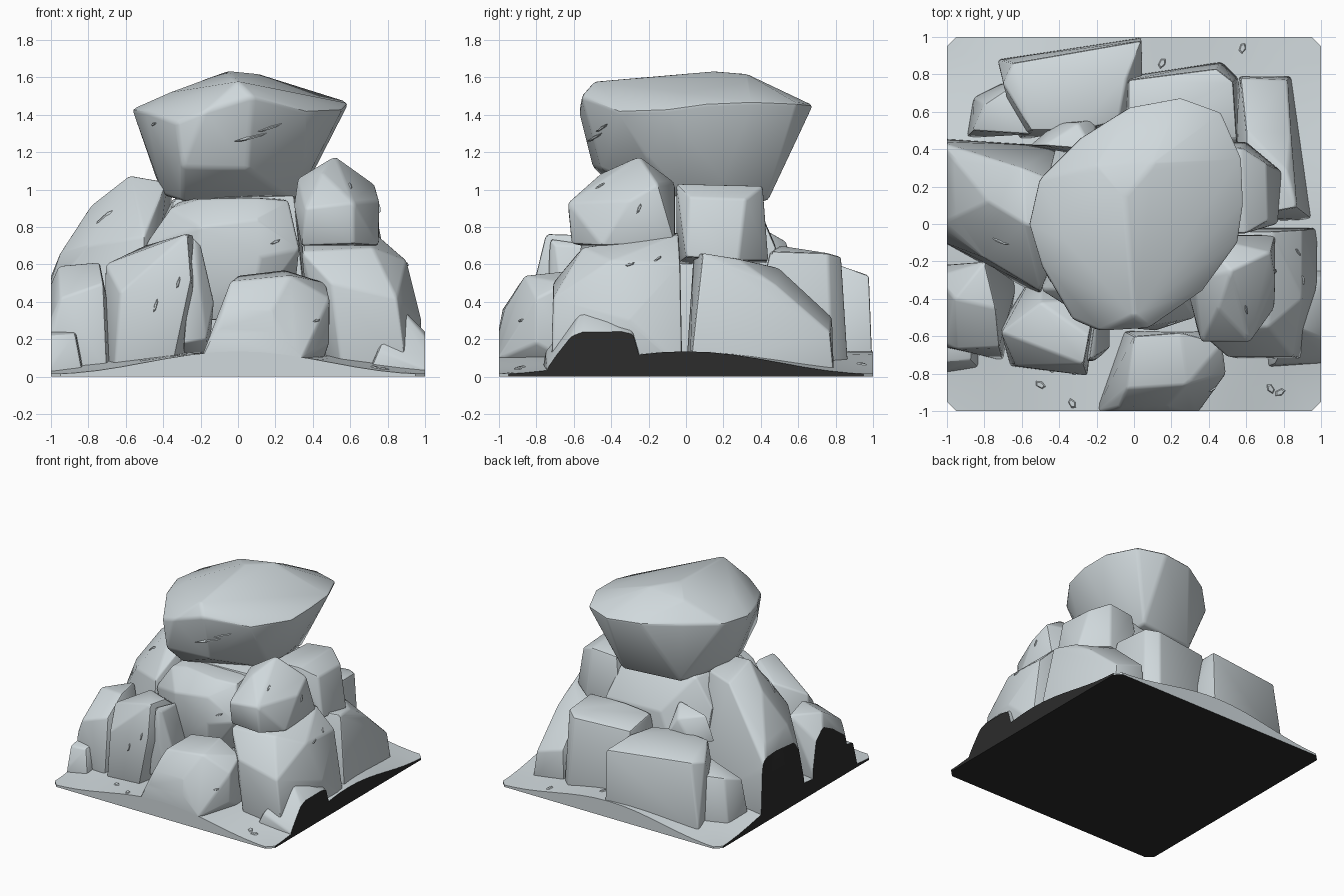
import bpy, bmesh, math, random
from mathutils import Vector, Matrix
from mathutils.bvhtree import BVHTree

random.seed(4)


def material(name, rgb):
    m = bpy.data.materials.new(name)
    m.diffuse_color = (*rgb, 1)
    return m


STONE = material("pale_stone", (0.63, 0.69, 0.715))
DARK = material("dark_cut", (0.025, 0.025, 0.025))
TREES = {}


def finish(bm, name):
    """Sharp creases, dark side cuts and underside, then make the object."""
    bmesh.ops.recalc_face_normals(bm, faces=bm.faces)
    bm.normal_update()
    for f in bm.faces:
        c = f.calc_center_median()
        side = abs(c.x) > 0.998 and abs(f.normal.x) > 0.95
        f.material_index = int(side or f.normal.z < -0.95 and c.z < 0.03)
        f.smooth = True
    for e in bm.edges:
        e.smooth = len(e.link_faces) == 2 and e.calc_face_angle(0) < math.radians(32)
    TREES[name] = BVHTree.FromBMesh(bm)
    me = bpy.data.meshes.new(name)
    bm.to_mesh(me)
    bm.free()
    me.materials.append(STONE)
    me.materials.append(DARK)
    ob = bpy.data.objects.new(name, me)
    bpy.context.collection.objects.link(ob)


def trim(bm, co, normal):
    """Cut away everything beyond a plane and return the new edges."""
    cut = bmesh.ops.bisect_plane(bm, geom=bm.verts[:] + bm.edges[:] + bm.faces[:],
                                 plane_co=co, plane_no=normal, clear_outer=True)
    return [g for g in cut['geom_cut'] if isinstance(g, bmesh.types.BMEdge)]


def rock(name, *corners, bevel=0.014):
    """Faceted stone: hull of its corners, worn edges, trimmed to the plinth."""
    bm = bmesh.new()
    for c in corners:
        bm.verts.new(c)
    bmesh.ops.convex_hull(bm, input=bm.verts[:])
    loose = [v for v in bm.verts if not v.link_faces]
    bmesh.ops.delete(bm, geom=loose, context='VERTS')
    bmesh.ops.dissolve_limit(bm, angle_limit=math.radians(5), verts=bm.verts[:], edges=bm.edges[:])
    sharp = [e for e in bm.edges if len(e.link_faces) == 2 and e.calc_face_angle(0) > math.radians(20)]
    bmesh.ops.bevel(bm, geom=sharp, offset=bevel, segments=2, profile=0.5,
                    affect='EDGES', clamp_overlap=True)
    for n in ((1, 0, 0), (-1, 0, 0), (0, 1, 0), (0, -1, 0)):
        edges = trim(bm, n, n)
        if edges:
            bmesh.ops.holes_fill(bm, edges=edges)
    finish(bm, name)


# Square plinth with clipped corners and a gently domed top
bm = bmesh.new()
bmesh.ops.create_grid(bm, x_segments=16, y_segments=16, size=1)
for sx in (-1, 1):
    for sy in (-1, 1):
        trim(bm, (sx * 0.975, sy * 0.975, 0), (sx, sy, 0))
for v in bm.verts:
    v.co.z = 0.015 + 0.12 * math.cos(math.pi / 2 * v.co.x * v.co.y) ** 2
rim = [e for e in bm.edges if e.is_boundary]
for v in bmesh.ops.extrude_edge_only(bm, edges=rim)['geom']:
    if isinstance(v, bmesh.types.BMVert):
        v.co.z = 0
bmesh.ops.holes_fill(bm, edges=[e for e in bm.edges if e.is_boundary])
finish(bm, "plinth")

# Large balanced boulder
rock("balanced_boulder",
     (-.565, 0, 1.43), (-.51, .24, 1.44), (-.29, .46, 1.46), (-.02, .63, 1.46), (.25, .68, 1.45),
     (.47, .6, 1.46), (.58, .35, 1.47), (.59, .11, 1.46), (.56, -.1, 1.43), (.37, -.36, 1.42),
     (.08, -.56, 1.5), (-.18, -.575, 1.42), (-.33, -.51, 1.36), (-.5, -.22, 1.42),
     (-.05, .15, 1.635), (0, -.49, 1.58), (-.2, .3, 1.58), (.1, .32, 1.62), (-.36, -.1, 1.52),
     (-.3, -.5, 1.12), (.05, -.45, 1.11), (.36, -.2, 1.16), (-.4, -.05, .97), (-.43, .05, 1.04),
     (.3, 0, .93), (.27, .44, .94), (-.22, .38, .94), (.38, .2, 1.05), (-.3, -.3, .94), bevel=.02)

# Core stones under the boulder
rock("core_rock",
     (-.4, -.3, .02), (.4, -.3, .02), (.45, .5, .02), (-.4, .5, .02), (-.35, -.25, .95),
     (.3, -.25, .97), (.32, .36, .97), (-.3, .3, .97), (.4, .48, .69), (-.1, .48, .7), (-.45, .3, .75))
rock("center_rock",
     (-.5, -.35, .7), (-.36, -.35, .9), (-.2, -.38, .95), (.1, -.44, .955), (.27, -.4, .94),
     (.33, -.5, .68), (.12, -.57, .64), (-.2, -.54, .8), (.1, -.54, .84), (.05, -.48, .3),
     (-.3, -.45, .3), (.3, -.1, .4), (-.4, -.1, .4), (.25, -.15, .95), (-.3, -.15, .95))

# Front rocks
rock("front_rock",
     (-.21, -1.01, .07), (-.11, -1.01, .21), (.2, -1.01, .2), (.34, -1.01, .09), (-.08, -.98, .36),
     (.18, -.97, .36), (-.04, -.88, .51), (0, -.6, .54), (.25, -.58, .57), (.47, -.64, .5),
     (.28, -.86, .54), (.49, -.8, .42), (.49, -.8, .18), (.45, -.57, .06), (-.06, -.57, .05))
rock("front_left_rock",
     (-.66, -.76, .05), (-.34, -.8, .1), (-.3, -.6, .1), (-.72, -.55, .05), (-.5, -.2, .05),
     (-.2, -.3, .1), (-.71, -.58, .6), (-.5, -.68, .67), (-.27, -.75, .765), (-.24, -.6, .76),
     (-.5, -.42, .7), (-.63, -.76, .45), (-.25, -.81, .52), (-.2, -.4, .6))
rock("front_left_slab",
     (-.24, -.73, .74), (-.2, -.7, .7), (-.13, -.66, .4), (-.17, -.7, .2), (-.29, -.74, .18),
     (-.21, -.73, .5), (-.2, -.45, .7), (-.13, -.42, .4), (-.16, -.45, .05), (-.3, -.45, .05), bevel=.01)
rock("left_front_rock",
     (-1.06, -.65, .03), (-1.06, -.22, .03), (-.7, -.73, .03), (-.62, -.3, .03), (-1.06, -.28, .36),
     (-.96, -.4, .59), (-.74, -.45, .61), (-.72, -.66, .5), (-.95, -.67, .42), (-1.06, -.6, .2),
     (-.8, -.2, .6))
rock("left_corner_stone",
     (-1.05, -.8, .02), (-.83, -.77, .02), (-.82, -.6, .02), (-1.05, -.58, .02), (-1.05, -.74, .22),
     (-.87, -.73, .23), (-.86, -.6, .25), (-1.05, -.6, .25))

# Left and back rocks
rock("left_tall_rock",
     (-1.06, .46, .02), (-1.06, -.08, .02), (-.77, -.25, .02), (-.5, -.39, .02), (-.4, .42, .02),
     (-1.04, .44, .44), (-1.05, 0, .37), (-.96, .34, .62), (-.58, 0, 1.075), (-.6, .3, 1),
     (-.38, -.05, 1.04), (-.5, -.36, .75), (-.8, -.18, .7), (-.78, .12, .92), (-.95, .04, .66),
     (-.35, .2, 1))
rock("back_left_rock",
     (.04, 1, .02), (.04, .98, .54), (-.04, .78, .61), (-.65, .86, .57), (-.73, .88, .02),
     (-.7, .75, .55), (-.3, .5, .62), (-.55, .5, .6), (-.08, .55, .6), (.05, .55, .02), (-.62, .45, .02))
rock("back_side_stone",
     (-.9, .46, .02), (-.86, .68, .02), (-.7, .76, .02), (-.5, .5, .02), (-.86, .5, .36),
     (-.8, .64, .4), (-.68, .72, .42), (-.55, .48, .45))
rock("back_wedge_stone",
     (-.56, .42, .55), (-.42, .54, .56), (-.2, .56, .55), (-.2, .35, .55), (-.48, .42, .75),
     (-.3, .54, .72), (-.22, .4, .8))
rock("back_rock",
     (-.06, .79, .02), (.47, .87, .02), (.56, .78, .02), (.57, .3, .02), (-.05, .3, .02),
     (-.03, .77, .63), (.44, .83, .64), (.53, .76, .66), (.55, .45, .67), (.2, .5, .7), (-.03, .5, .68))

# Right rocks
rock("right_back_slab",
     (.6, .04, .66), (.87, .09, .66), (.82, .28, .63), (.6, .5, .58), (.82, .77, .24), (.57, .78, .32),
     (.96, .02, .03), (.84, .79, .03), (.56, .79, .03), (.5, .0, .03), (.84, .48, .49))
rock("right_block",
     (.3, -.05, .6), (.3, .43, .6), (.77, .0, .64), (.79, .28, .62), (.6, .44, .62), (.35, -.04, 1.02),
     (.6, -.05, 1.03), (.57, .41, 1.02), (.72, .02, .96), (.71, .32, .95), (.35, .4, 1.0))
rock("upper_right_rock",
     (.3, -.4, .92), (.32, -.3, 1.06), (.52, -.25, 1.18), (.73, -.15, 1.03), (.755, -.3, .94),
     (.755, -.06, .72), (.75, -.45, .7), (.62, -.61, .71), (.36, -.63, .9), (.62, -.63, .93),
     (.45, -.45, 1.09), (.34, -.57, .7), (.33, -.06, .75), (.35, -.06, 1.04))
rock("right_front_rock",
     (.34, -.3, .7), (.5, -.04, .77), (.74, -.04, .76), (.9, -.03, .6), (.9, -.4, .62),
     (.72, -.55, .69), (.34, -.57, .67), (.5, -.71, .5), (.85, -.71, .42), (.55, -.72, .08),
     (.9, -.72, .05), (.98, -.3, .3), (.98, -.02, .05), (.48, -.6, .08), (.4, -.02, .05))
rock("right_edge_stone",
     (1.06, -.74, .02), (1.04, -.63, .17), (1.04, -.55, .2), (1.04, -.28, .2), (1.06, -.23, .02),
     (.86, -.55, .38), (.7, -.77, .02), (.75, -.75, .14), (.8, -.3, .36), (.75, -.25, .02))


def chip(name, origin, direction, target, length, width, turn):
    """Thin pointed sliver lying on the surface hit by a ray."""
    hit, normal, _, _ = TREES[target].ray_cast(Vector(origin), Vector(direction))
    if hit is None:
        return
    bm = bmesh.new()
    bmesh.ops.create_cone(bm, segments=5, radius1=1, radius2=0.55, depth=1, cap_ends=True)
    basis = Matrix.Translation(hit) @ normal.to_track_quat('Z', 'Y').to_matrix().to_4x4()
    bm.transform(basis @ Matrix.Rotation(turn, 4, 'Z') @ Matrix.Diagonal((length, width, 0.014, 1)))
    finish(bm, name)


# Slivers on the front and right faces
FRONT, RIGHT, DOWN = (0, 1, 0), (-1, 0, 0), (0, 0, -1)
for i, (x, z, length, turn, target) in enumerate([
        (.08, 1.28, .12, .25, "balanced_boulder"), (.17, 1.33, .1, .3, "balanced_boulder"),
        (-.45, 1.35, .04, .2, "balanced_boulder"), (-.32, .5, .04, 1.3, "front_left_rock"),
        (-.44, .38, .05, 1.3, "front_left_rock"), (-.72, .85, .07, .9, "left_tall_rock"),
        (.42, .3, .03, .3, "front_rock"), (.2, .72, .04, .4, "center_rock"),
        (.6, 1.02, .04, .8, "upper_right_rock")]):
    chip(f"front_sliver_{i}", (x, -3, z), FRONT, target, length, .01, turn)
for i, (y, z, target) in enumerate([
        (-.15, .63, "right_front_rock"), (-.3, .6, "right_front_rock"), (-.25, .9, "upper_right_rock")]):
    chip(f"right_sliver_{i}", (3, y, z), RIGHT, target, .035, .01, random.uniform(0, 3))

# Loose pebbles on the ground
for i, (x, y) in enumerate([(-.5, -.86), (-.33, -.96), (.73, -.88), (.78, -.9), (.15, .86), (.58, .94)]):
    chip(f"pebble_{i}", (x, y, 2), DOWN, "plinth", .04, .024, random.uniform(0, 3))
